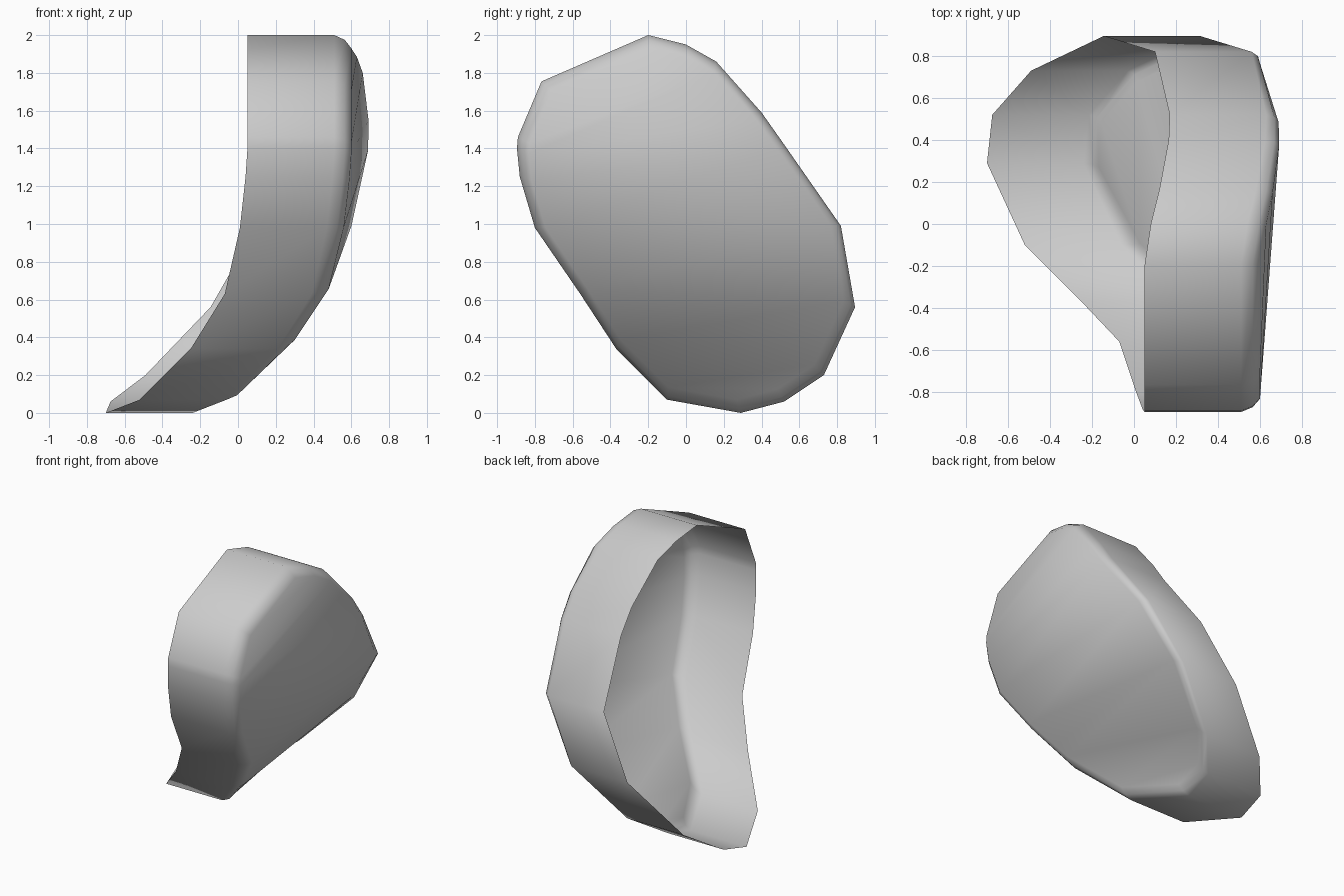
import bpy
import bmesh

# Remove the default object
cube = bpy.data.objects.get("Cube")
if cube:
    bpy.data.objects.remove(cube, do_unlink=True)

# Grey surface
grey = bpy.data.materials.new("plain_grey")
grey.use_nodes = True
tone = (0.6, 0.6, 0.6, 1)
grey.diffuse_color = tone
grey.node_tree.nodes["Principled BSDF"].inputs["Base Color"].default_value = tone

# Open rim of the shell: apex, back side downwards, lowest point, front side downwards
apex = (0.05, -0.2, 2.0)
lowest = (-0.7, 0.29, 0.0)
back_side = [(0.08, 0.0, 1.95), (0.12, 0.16, 1.86), (0.165, 0.4, 1.59), (0.17, 0.52, 1.42),
             (0.1, 0.82, 0.99), (-0.145, 0.895, 0.56), (-0.49, 0.73, 0.2), (-0.675, 0.52, 0.06)]
front_side = [(0.05, -0.765, 1.755), (0.05, -0.89, 1.46), (0.05, -0.895, 1.4), (0.04, -0.88, 1.25),
              (0.01, -0.8, 0.98), (-0.07, -0.56, 0.63), (-0.25, -0.37, 0.34), (-0.52, -0.1, 0.07)]
rim = [apex] + back_side + [lowest] + front_side[::-1]
count = len(rim)

bm = bmesh.new()


def add_ring(shift, scale, slant=0.0):
    """Copy of the rim moved along x and shrunk about its middle."""
    return [bm.verts.new((x + shift - slant * max(0, y), y * scale, 1 + (z - 1) * scale))
            for x, y, z in rim]


# Side wall and rounded edge
rings = [add_ring(0, 1), add_ring(0.46, 1), add_ring(0.515, 0.975, 0.03), add_ring(0.55, 0.93, 0.06)]
for a, b in zip(rings, rings[1:]):
    for i in range(count):
        j = (i + 1) % count
        bm.faces.new((a[i], a[j], b[j], b[i]))

# Curved end panel, in level strips from top to bottom
panel = rings[-1]
half = count // 2
caps = []
for i in range(half):
    corners = [panel[i], panel[i + 1], panel[-i - 1], panel[-i % count]]
    caps.append(bm.faces.new(list(dict.fromkeys(corners))))

# Outward facing surfaces
bmesh.ops.recalc_face_normals(bm, faces=bm.faces[:])
bm.normal_update()
if caps[half // 2].normal.x < 0:
    bmesh.ops.reverse_faces(bm, faces=bm.faces[:])

mesh = bpy.data.meshes.new("curved_shell")
bm.to_mesh(mesh)
bm.free()
mesh.materials.append(grey)
shell = bpy.data.objects.new("curved_shell", mesh)
bpy.context.collection.objects.link(shell)

# Smooth shading
bpy.ops.object.select_all(action="DESELECT")
shell.select_set(True)
bpy.context.view_layer.objects.active = shell
bpy.ops.object.shade_smooth_by_angle(angle=0.9)
